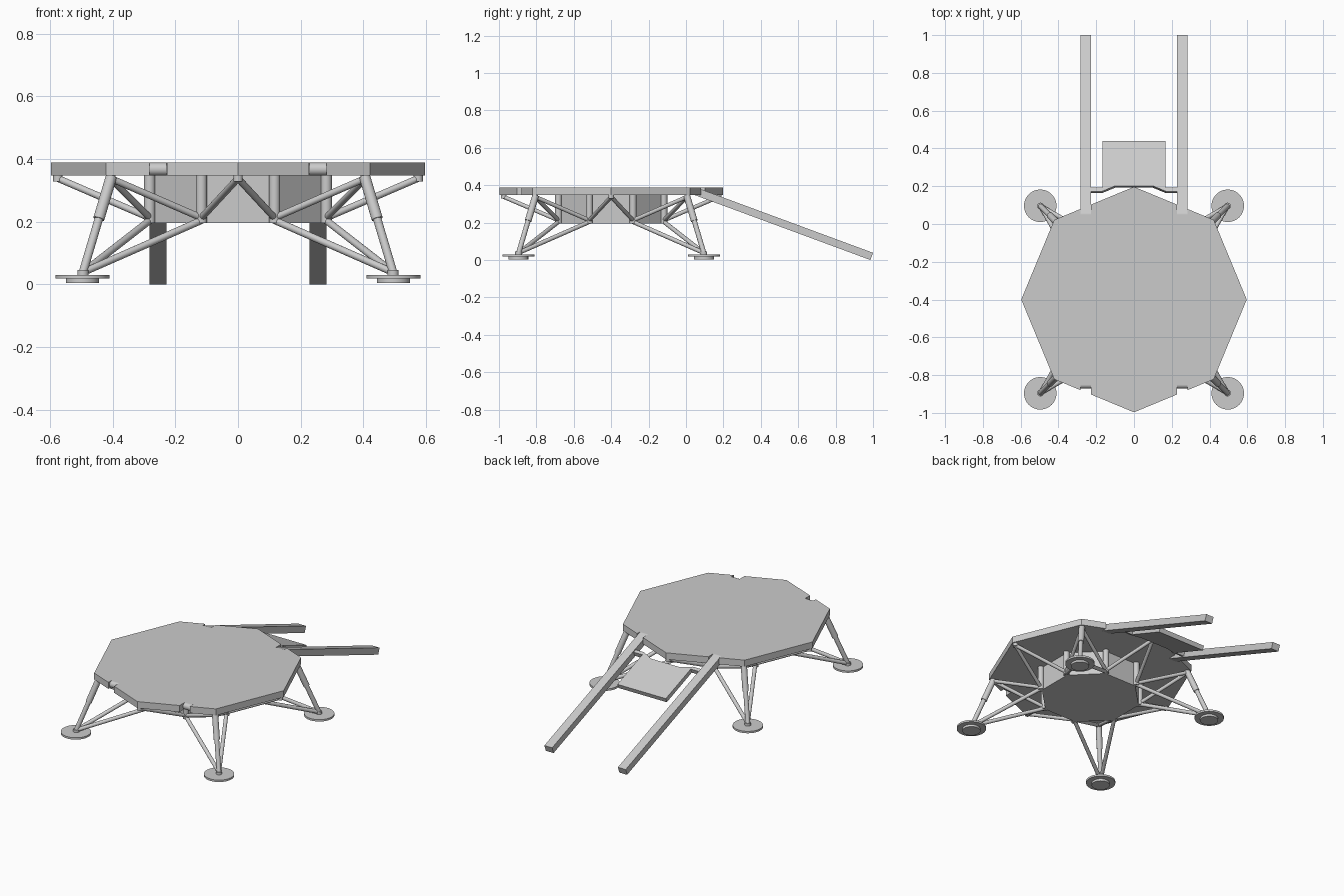
import bpy, bmesh, math
from mathutils import Vector, Matrix

if "Cube" in bpy.data.objects:
    bpy.data.objects.remove(bpy.data.objects["Cube"])

CY = -0.4                      # centre of the deck in y
DECK_LOW, DECK_TOP = 0.347, 0.388
BODY_LOW = 0.195


def finish(name, bm, smooth=False):
    bmesh.ops.recalc_face_normals(bm, faces=bm.faces)
    mesh = bpy.data.meshes.new(name)
    bm.to_mesh(mesh)
    bm.free()
    ob = bpy.data.objects.new(name, mesh)
    bpy.context.collection.objects.link(ob)
    if smooth:
        bpy.ops.object.select_all(action='DESELECT')
        ob.select_set(True)
        bpy.context.view_layer.objects.active = ob
        bpy.ops.object.shade_smooth_by_angle(angle=math.radians(35))
    return ob


def prism(name, outline, z0, z1, matrix=Matrix()):
    bm = bmesh.new()
    face = bm.faces.new([bm.verts.new((x, y, z0)) for x, y in outline])
    top = bmesh.ops.extrude_face_region(bm, geom=[face], use_keep_orig=True)
    verts = [v for v in top['geom'] if isinstance(v, bmesh.types.BMVert)]
    bmesh.ops.translate(bm, verts=verts, vec=(0, 0, z1 - z0))
    bmesh.ops.transform(bm, matrix=matrix, verts=bm.verts)
    return finish(name, bm)


def rod(name, a, b, r, sides=20):
    a, b = Vector(a), Vector(b)
    d = b - a
    m = Matrix.Translation((a + b) / 2) @ d.to_track_quat('Z', 'Y').to_matrix().to_4x4()
    bm = bmesh.new()
    bmesh.ops.create_cone(bm, cap_ends=True, segments=sides, radius1=r, radius2=r,
                          depth=d.length, matrix=m)
    return finish(name, bm, True)


def polar(r, deg, z):
    t = math.radians(deg)
    return Vector((r * math.cos(t), CY + r * math.sin(t), z))


# deck: octagon with four hinge notches, one quarter outline mirrored round
R, C = 0.597, 0.422
NX0, NX1, NY = 0.227, 0.283, 0.45


def edge_y(x):
    return R - (R - C) * x / C


quarter = [(R, 0), (C, C), (NX1, edge_y(NX1)), (NX1, NY), (NX0, NY), (NX0, edge_y(NX0)), (0, R)]
half = quarter + [(-x, y) for x, y in reversed(quarter[:-1])]
outline = half + [(x, -y) for x, y in reversed(half[1:-1])]
prism("deck", [(x, y + CY) for x, y in outline], DECK_LOW, DECK_TOP)

# octagonal body below the deck
body = [polar(0.298, 22.5 + 45 * i, 0)[:2] for i in range(8)]
prism("body", body, BODY_LOW, DECK_LOW)

# body posts, deck nodes and the struts zigzagging between them
for i in range(8):
    ang = 45 * i
    post = polar(0.305, ang + 22.5, BODY_LOW)
    rod("body_post", post, (post.x, post.y, DECK_LOW), 0.018)
    node = polar(0.575, ang, 0.338)
    rod("deck_node", polar(0.575, ang, 0.328), polar(0.575, ang, DECK_LOW), 0.015)
    for side in (-22.5, 22.5):
        rod("deck_strut", node, polar(0.305, ang + side, 0.212), 0.011)

# four legs with telescopic main strut, two braces and a round pad
for ang in (45, 135, 225, 315):
    ankle, hip = polar(0.70, ang, 0.038), polar(0.572, ang, 0.343)
    knee = ankle.lerp(hip, 0.56)
    rod("leg_lower", ankle, knee, 0.0135)
    rod("leg_upper", knee, hip, 0.018)
    for side in (-22.5, 22.5):
        rod("leg_brace", ankle, polar(0.305, ang + side, 0.204), 0.0115)
    rod("foot_joint", polar(0.70, ang, 0.028), polar(0.70, ang, 0.045), 0.018)
    rod("foot_pad", polar(0.702, ang, 0.018), polar(0.702, ang, 0.030), 0.086, 48)
    rod("foot_sole", polar(0.702, ang, 0.004), polar(0.702, ang, 0.018), 0.053, 48)

# hinges and ramps
HY, HZ, T = CY + NY, (DECK_LOW + DECK_TOP) / 2, 0.0205
slope = math.atan2(HZ - 0.0192, 0.993 - HY)
length = math.hypot(HZ - 0.0192, 0.993 - HY)
tilt = Matrix.Translation((0, HY, HZ)) @ Matrix.Rotation(-slope, 4, 'X')
for s in (-1, 1):
    a, b = s * 0.228, s * 0.282
    for y in (HY, 2 * CY - HY):
        rod("hinge", (a, y, HZ), (b, y, HZ), T, 32)
    prism("ramp", [(a, 0), (b, 0), (b, length), (a, length)], -T, T, tilt)

# tilted plate between the ramps, with side tabs and a cut-away near edge
k = 1 / math.cos(slope)
right = [(0.10, 0.197), (0.17, 0.168), (0.232, 0.168), (0.232, 0.188), (0.168, 0.188), (0.168, 0.435)]
shape = right + [(-x, y) for x, y in reversed(right)]
prism("ramp_plate", [(x, (y - HY) * k) for x, y in shape], -0.014, 0.014, tilt)

# settle the model exactly on the ground
low = min((o.matrix_world @ v.co).z for o in bpy.data.objects for v in o.data.vertices)
for o in bpy.data.objects:
    o.location.z -= low
